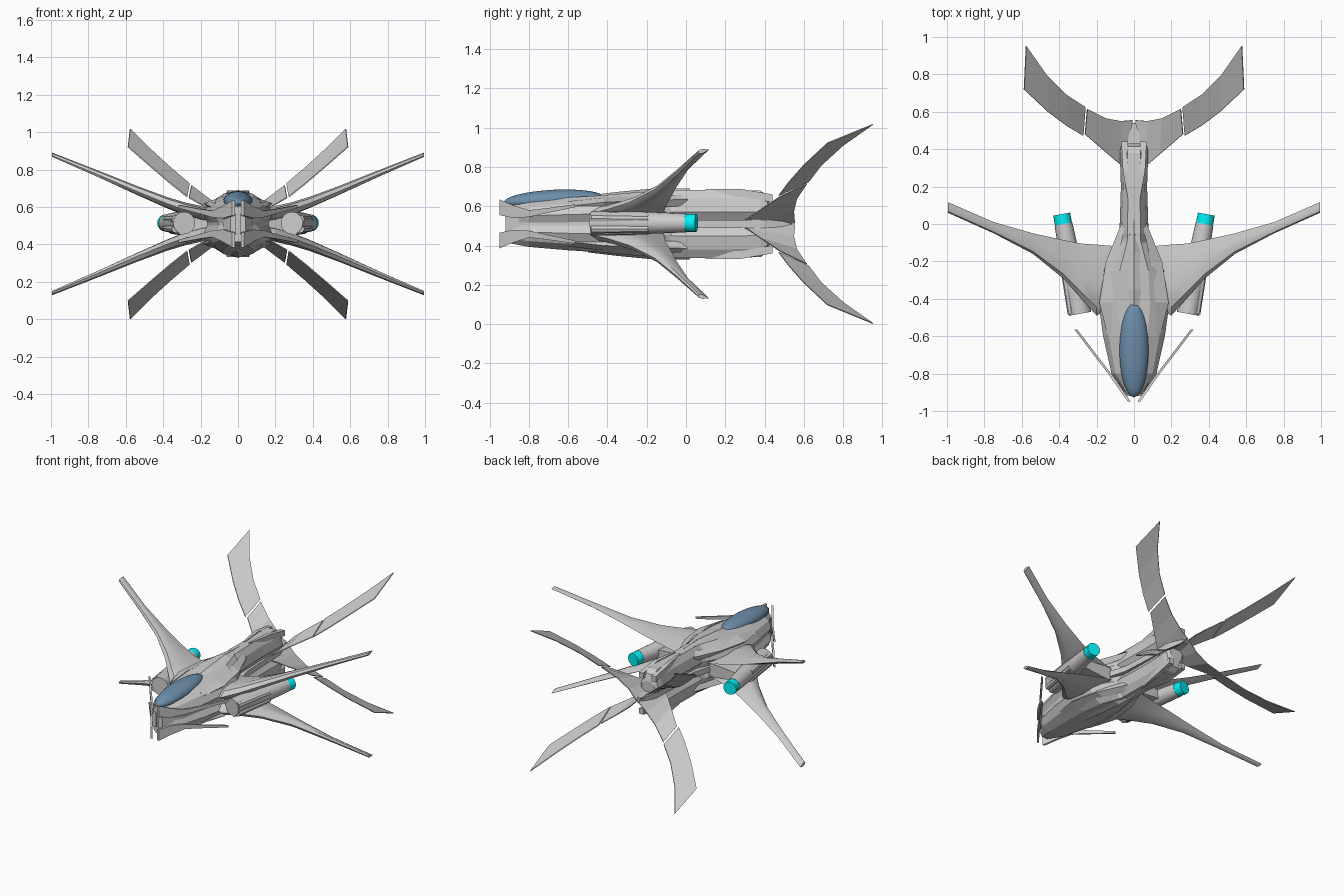
import bpy, bmesh, math
from mathutils import Vector

if "Cube" in bpy.data.objects:
    bpy.data.objects.remove(bpy.data.objects["Cube"])

MID = 0.51  # height of the plane of symmetry; all z values below are relative to it


def finish(bm, name, mirror="", smooth=False, mat=None):
    bmesh.ops.recalc_face_normals(bm, faces=bm.faces)
    me = bpy.data.meshes.new(name)
    bm.to_mesh(me)
    bm.free()
    ob = bpy.data.objects.new(name, me)
    bpy.context.collection.objects.link(ob)
    ob.location.z = MID
    if mirror:
        m = ob.modifiers.new("mirror", 'MIRROR')
        m.use_axis = ["x" in mirror, False, "z" in mirror]
        m.use_mirror_merge = False
    if mat:
        me.materials.append(mat)
    if smooth:
        bpy.ops.object.select_all(action='DESELECT')
        ob.select_set(True)
        bpy.context.view_layer.objects.active = ob
        bpy.ops.object.shade_smooth_by_angle(angle=math.radians(40))
    return ob


def loft(name, rings, **kw):
    bm = bmesh.new()
    vs = [[bm.verts.new(p) for p in r] for r in rings]
    n = len(vs[0])
    for a, b in zip(vs, vs[1:]):
        for i in range(n):
            j = (i + 1) % n
            bm.faces.new((a[i], a[j], b[j], b[i]))
    bm.faces.new(vs[0])
    bm.faces.new(vs[-1])
    return finish(bm, name, **kw)


def tube(name, stations, sides=16, **kw):
    # stations: (point, radius); rings stand square to the overall axis
    d = (Vector(stations[-1][0]) - Vector(stations[0][0])).normalized()
    u = d.cross(Vector((0, 0, 1))).normalized()
    w = u.cross(d)
    rings = [[Vector(p) + r * (u * math.cos(t) + w * math.sin(t))
              for t in (2 * math.pi * k / sides for k in range(sides))]
             for p, r in stations]
    return loft(name, rings, **kw)


def colour(name, rgb):
    m = bpy.data.materials.new(name)
    m.diffuse_color = (*rgb, 1)
    m.use_nodes = True
    m.node_tree.nodes["Principled BSDF"].inputs["Base Color"].default_value = m.diffuse_color
    return m


def hull(name, stations, waist):
    # faceted section with a pinched waist, symmetrical in x and z
    q = [(0.45, 0.96), (0.82, 0.72), (1, 0.34), (waist, 0.06)]
    q = q + [(x, -z) for x, z in reversed(q)]
    q = q + [(-x, z) for x, z in reversed(q)]
    return loft(name, [[(x * w, y, z * h) for x, z in q] for y, w, h in stations])


# Fuselage, tail boom and central core
hull("fuselage", [(-0.91, 0.045, 0.10), (-0.8, 0.12, 0.122), (-0.6, 0.165, 0.14),
                  (-0.42, 0.19, 0.152), (-0.25, 0.17, 0.168), (-0.1, 0.085, 0.178),
                  (0.04, 0.015, 0.178)], 0.86)
hull("tail_boom", [(-0.35, 0.06, 0.14), (-0.05, 0.078, 0.18), (0.2, 0.07, 0.18),
                   (0.38, 0.076, 0.176), (0.415, 0.07, 0.15), (0.43, 0.055, 0.10)], 0.55)
loft("core_keel", [[(s * w, y, t * 0.02) for s, t in ((1, 1), (1, -1), (-1, -1), (-1, 1))]
                   for y, w in ((-0.2, 0.13), (0.0, 0.07), (0.4, 0.05), (0.54, 0.01))])

# Raised spine and shoulder plates
loft("spine_plate", [[(-w, y, z - 0.02), (0, y, z), (w, y, z - 0.02), (0, y, z - 0.06)]
                     for y, w, z in ((-0.5, 0.03, 0.145), (-0.35, 0.07, 0.163),
                                     (-0.15, 0.05, 0.182), (0.02, 0.01, 0.18))], mirror="z")
loft("shoulder_plate", [[(x - w, y, z + 0.01), (x + w, y, z - 0.015), (x, y, z - 0.05)]
                        for x, y, z, w in ((0.13, -0.6, 0.105, 0.01), (0.15, -0.42, 0.125, 0.035),
                                           (0.12, -0.2, 0.135, 0.03), (0.05, 0.02, 0.14, 0.01))],
     mirror="xz")

# Boom end prongs
loft("boom_prong", [[(x - w, y, z), (x + w, y, z), (x + w, y, z - 0.04), (x - w, y, z - 0.04)]
                    for x, y, z, w in ((0.02, 0.1, 0.178, 0.006), (0.045, 0.28, 0.178, 0.014),
                                       (0.05, 0.44, 0.15, 0.018))], mirror="xz")

# Canopy
bm = bmesh.new()
bmesh.ops.create_uvsphere(bm, u_segments=24, v_segments=16, radius=1)
for v in bm.verts:
    v.co = (v.co.x * 0.078, -0.672 + v.co.y * 0.255, 0.122 + v.co.z * 0.052 + v.co.y * 0.012)
finish(bm, "canopy", smooth=True, mat=colour("canopy_blue", (0.15, 0.27, 0.40)))

# Swept main wings
AIRFOIL = [(0, 0), (0.12, 0.4), (0.4, 0.5), (0.75, 0.25), (1, 0), (0.75, -0.25), (0.4, -0.5), (0.12, -0.4)]
WING = [(0.08, -0.42, -0.12, 0.03, 0.06), (0.2, -0.49, -0.11, 0.06, 0.075),
        (0.28, -0.40, -0.105, 0.08, 0.07), (0.38, -0.29, -0.085, 0.115, 0.06),
        (0.54, -0.16, -0.05, 0.18, 0.048), (0.75, -0.05, 0.01, 0.27, 0.035),
        (0.995, 0.06, 0.117, 0.372, 0.022)]
loft("main_wing", [[(x, le + a * (te - le), z + t * b + (a - 0.5) * 0.012) for a, b in AIRFOIL]
                   for x, le, te, z, t in WING], mirror="xz", smooth=True)

# Nose blades
loft("nose_blade", [[(x - 0.008, y, lo), (x + 0.008, y, lo), (x + 0.008, y, hi), (x - 0.008, y, hi)]
                    for x, y, lo, hi in ((0.025, -0.95, 0.045, 0.125), (0.075, -0.88, 0.03, 0.095),
                                         (0.13, -0.8, 0.035, 0.07), (0.2, -0.71, 0.055, 0.08),
                                         (0.31, -0.565, 0.085, 0.10))], mirror="xz", smooth=True)
loft("nose_jaw", [[(0.01, y, -h), (0.01 + w, y, -h), (0.01 + w, y, h), (0.01, y, h)]
                  for y, w, h in ((-0.92, 0.03, 0.05), (-0.85, 0.07, 0.07))], mirror="x")

# Engines, ribs, mounts and glowing exhausts
A, B = Vector((0.288, -0.48, 0.005)), Vector((0.377, 0.0, 0.005))
tube("engine", [(A, 0.06), (A.lerp(B, 0.5), 0.058), (B, 0.048)], mirror="x", smooth=True)
tube("exhaust", [(B, 0.046), (B + (B - A) * 0.11, 0.046)], mirror="x", smooth=True,
     mat=colour("exhaust_cyan", (0, 0.9, 0.95)))
for i, off in enumerate((0.015, 0.045)):
    o = Vector((off, 0, 0.04 - off * 0.4))
    tube(f"engine_rib_{i}", [(A + o, 0.022), (A.lerp(B, 0.6) + o * 0.9, 0.018)], sides=8,
         mirror="xz", smooth=True)
loft("engine_mount", [[(x, y0, -h), (x, y1, -h), (x, y1, h), (x, y0, h)]
                      for x, y0, y1, h in ((0.1, -0.44, -0.12, 0.05), (0.31, -0.38, -0.12, 0.03))],
     mirror="x")

# Tail fins: thin curved blades in two segments
def fin(name, pairs):
    nrm = Vector((0.6, 0.15, -0.78)) * 0.003
    loft(name, [[Vector(f) + nrm, Vector(r) + nrm, Vector(r) - nrm, Vector(f) - nrm]
                for f, r in pairs], mirror="xz")


fin("tail_fin_inner", [((0.01, 0.26, 0.0), (0.01, 0.555, 0.005)),
                       ((0.075, 0.32, 0.03), (0.07, 0.55, 0.065)),
                       ((0.14, 0.375, 0.07), (0.15, 0.565, 0.13)),
                       ((0.262, 0.48, 0.14), (0.25, 0.615, 0.205))])
fin("tail_fin_outer", [((0.272, 0.472, 0.145), (0.26, 0.625, 0.215)),
                       ((0.36, 0.525, 0.215), (0.36, 0.69, 0.30)),
                       ((0.46, 0.60, 0.30), (0.47, 0.80, 0.40)),
                       ((0.588, 0.72, 0.412), (0.577, 0.952, 0.507))])
